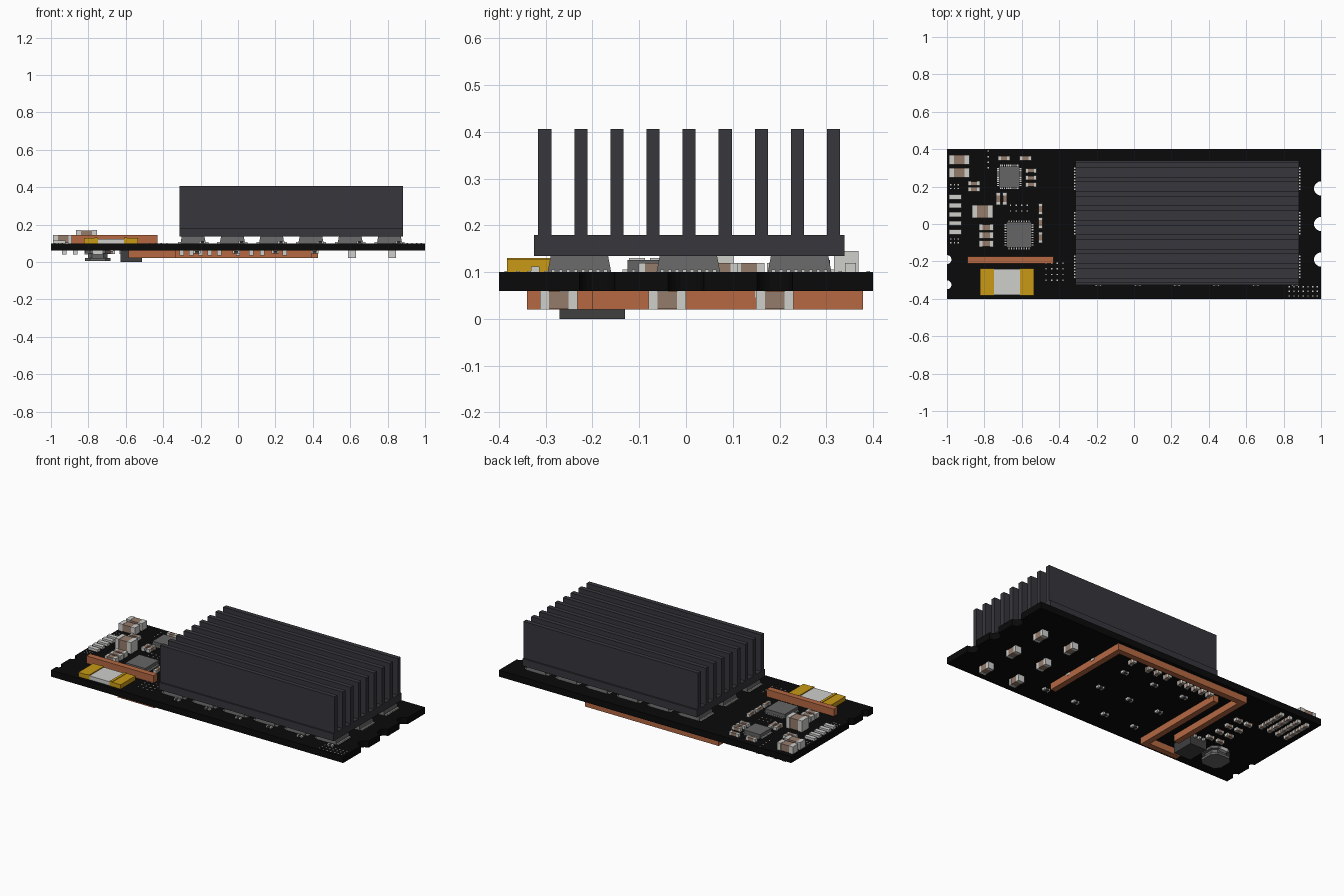
import bpy
import bmesh
import math
from mathutils import Vector

cube = bpy.data.objects.get("Cube")
if cube:
    bpy.data.objects.remove(cube, do_unlink=True)


def material(name, r, g, b):
    m = bpy.data.materials.new(name)
    m.use_nodes = True
    m.diffuse_color = (r, g, b, 1)
    m.node_tree.nodes["Principled BSDF"].inputs["Base Color"].default_value = (r, g, b, 1)
    return m


BLACK = material("board black", .003, .003, .003)
SINK = material("anodised dark grey", .038, .038, .046)
COPPER = material("copper", .46, .14, .055)
GOLD = material("gold", .58, .32, .008)
TIN = material("light tin", .62, .62, .6)
GREY = material("chip grey", .13, .13, .13)
BROWN = material("ceramic brown", .3, .2, .15)
DARK = material("dark grey", .05, .05, .053)

TOP, UNDER = .10, .06


def finish(name, bm, mat):
    bmesh.ops.recalc_face_normals(bm, faces=bm.faces)
    me = bpy.data.meshes.new(name)
    bm.to_mesh(me)
    bm.free()
    me.materials.append(mat)
    ob = bpy.data.objects.new(name, me)
    bpy.context.collection.objects.link(ob)
    return ob


def boxes(name, mat, items, taper=1):
    """Each item: centre x, centre y, size x, size y, low z, high z."""
    bm = bmesh.new()
    for cx, cy, sx, sy, z0, z1 in items:
        for v in bmesh.ops.create_cube(bm, size=1)["verts"]:
            k = taper if v.co.z > 0 else 1
            v.co = (cx + v.co.x * sx * k, cy + v.co.y * sy * k, z1 if v.co.z > 0 else z0)
    return finish(name, bm, mat)


def prism(name, mat, outline, z0, z1):
    bm = bmesh.new()
    face = bm.faces.new([bm.verts.new((x, y, z0)) for x, y in outline])
    out = bmesh.ops.extrude_face_region(bm, geom=[face])["geom"]
    for v in out:
        if isinstance(v, bmesh.types.BMVert):
            v.co.z = z1
    return finish(name, bm, mat)


def busbar(name, path, width, z0, z1):
    """Flat bar with mitred corners along a path."""
    pts = [Vector(p) for p in path]
    left, right = [], []
    for i, p in enumerate(pts):
        dirs = []
        if i:
            dirs.append((p - pts[i - 1]).normalized())
        if i < len(pts) - 1:
            dirs.append((pts[i + 1] - p).normalized())
        n = sum((Vector((-d.y, d.x)) for d in dirs), Vector((0, 0)))
        n = n.normalized() * width / 2 * (math.sqrt(2) if len(dirs) > 1 else 1)
        left.append(p + n)
        right.append(p - n)
    return prism(name, COPPER, left + right[::-1], z0, z1)


def passives(name, items, under=False, body=BROWN):
    """Chip capacitors and resistors: centre x, y, size x, y, height."""
    mids, ends = [], []
    for cx, cy, sx, sy, h in items:
        z0, z1 = (UNDER - h, UNDER) if under else (TOP, TOP + h)
        inset = h * .03
        along_x = sx > sy
        length = sx if along_x else sy
        e = length * .24
        if along_x:
            mids.append((cx, cy, sx - e, sy * .96, z0 + inset, z1 - inset))
        else:
            mids.append((cx, cy, sx * .96, sy - e, z0 + inset, z1 - inset))
        for s in (-1, 1):
            off = s * (length - e) / 2
            if along_x:
                ends.append((cx + off, cy, e, sy, z0, z1))
            else:
                ends.append((cx, cy + off, sx, e, z0, z1))
    boxes(name + "_bodies", body, mids)
    boxes(name + "_terminals", TIN, ends)


# Circuit board with half-round notches in both short ends
def notch(x, y, r, start):
    return [(x + r * math.cos(start + math.pi * i / 10 * (-1)),
             y + r * math.sin(start + math.pi * i / 10 * (-1))) for i in range(11)]


outline = [(-1, -.4), (1, -.4)]
for y in (-.19, 0, .19):
    outline += notch(1, y, .038, -math.pi / 2)
outline += [(1, .4), (-1, .4)]
for y in (-.19, -.325):
    outline += notch(-1, y, .024, math.pi / 2)
prism("circuit_board", BLACK, outline, UNDER, TOP)

# Heatsink
mid = .285
boxes("heatsink_base", SINK, [(mid, .007, 1.195, .665, .135, .18)])
boxes("heatsink_fins", SINK, [(mid, -.302 + i * .0772, 1.195, .028, .178, .406) for i in range(9)])

# Power transistors under the heatsink
cols = [-.24 + i * .21 for i in range(6)]
rows = (-.228, .005, .243)
boxes("transistors", GREY, [(x, y, .135, .136, TOP, .136) for x in cols for y in rows], .9)
boxes("transistor_leads", TIN,
      [(x + s * .07, y - .056 + i * .016, .022, .008, TOP, .106)
       for x in cols for y in rows for s in (-1, 1) for i in range(8)])
passives("gate_resistors", [(x + .05, -.322, .035, .018, .012) for x in cols], body=DARK)

# Copper bars above and below the board
busbar("upper_busbar", [(-.89, -.192), (-.43, -.192)], .036, TOP, .145)
busbar("lower_long_busbar", [(.41, -.2), (.41, .36), (-.47, .36), (-.47, -.2)], .036, .02, UNDER)
busbar("lower_short_busbar", [(-.35, .28), (-.35, -.322), (-.585, -.322)], .036, .02, UNDER)

# Current shunt with gold feet
boxes("shunt_body", TIN, [(-.68, -.31, .15, .14, TOP, .124)])
boxes("shunt_feet", GOLD, [(-.68 + s * .107, -.31, .075, .145, TOP, .127) for s in (-1, 1)])
boxes("shunt_ridges", GOLD, [(-.68 + s * .078, -.31, .016, .145, TOP, .13) for s in (-1, 1)])


# Control chips with leads on four sides
def chip(name, cx, cy, size, count):
    boxes(name, GREY, [(cx, cy, size, size, TOP, .126)])
    leads = []
    for i in range(count):
        t = (i - (count - 1) / 2) * size * .9 / count
        for s in (-1, 1):
            d = s * (size / 2 + .003)
            leads += [(cx + t, cy + d, .006, .014, TOP, .106), (cx + d, cy + t, .014, .006, TOP, .106)]
    boxes(name + "_leads", TIN, leads)


chip("driver_chip", -.667, .252, .112, 10)
chip("main_chip", -.615, -.058, .135, 9)

# Edge contacts and small parts on top
boxes("edge_contacts", TIN, [(-.955, .145 - i * .047, .068, .026, TOP, .115) for i in range(5)])
passives("large_capacitors", [(-.935, .343, .11, .052, .045), (-.935, .274, .11, .052, .045),
                              (-.81, .067, .11, .07, .07)])
small = [(-.79, y, .075, .034, .03) for y in (-.018, -.06, -.105)]
small += [(-.55, y, .06, .022, .02) for y in (.285, .247, .21)]
small += [(x, .352, .065, .024, .02) for x in (-.695, -.58)]
small += [(-.855, y, .065, .024, .02) for y in (.217, .185)]
small += [(x, .135, .024, .065, .02) for x in (-.725, -.69)]
small += [(-.5, y, .02, .06, .02) for y in (.08, .005, -.072)]
passives("small_capacitors", small)


# Plated through holes
def vias(x0, y0, nx, ny, step):
    return [(x0 + i * step, y0 + j * step, .007, .007, TOP, .102) for i in range(nx) for j in range(ny)]


boxes("plated_holes", TIN, vias(.83, -.385, 7, 3, .025) + vias(.905, -.335, 4, 1, .025)
      + vias(-.47, -.3, 4, 4, .03) + vias(-.98, .19, 3, 2, .02) + vias(-.98, -.1, 3, 2, .02)
      + vias(-.66, .07, 4, 2, .03) + vias(-.78, .3, 1, 4, .03))

# Underside capacitors and resistors
passives("under_large_capacitors",
         [(x, y, .042, .08, .04) for x in (.61, .825) for y in (-.272, -.04, .19)], True)
passives("under_row_capacitors",
         [(x, .285, .024, .045, .026) for x in (-.3, -.25, -.2, -.15, -.1, .0, .07, .13, .25)], True)
passives("under_gate_resistors",
         [(-.22 + i * .21, y, .04, .024, .014) for i in range(4) for y in (-.26, -.05, .16)], True, DARK)
passives("under_bank",
         [(-.93 + i * .06, .35 - j * .05, .024, .042, .02) for i in range(4) for j in range(4)], True)
passives("under_scattered",
         [(-.68 + i * .07, .16 - j * .08, .045, .024, .018) for i in range(2) for j in range(4)], True)

# Underside converter chip and inductor
boxes("converter_block", DARK, [(-.57, -.2, .115, .14, 0, UNDER)])
boxes("converter_leads", TIN, [(-.57 + i * .03, -.125, .014, .02, .045, UNDER) for i in (-1, 0, 1)])


def chamfered(cx, cy, half, cut):
    pts = []
    for sx, sy in ((1, 1), (-1, 1), (-1, -1), (1, -1)):
        pair = [(cx + sx * half, cy + sy * (half - cut)), (cx + sx * (half - cut), cy + sy * half)]
        pts += pair if sx == sy else pair[::-1]
    return pts


for label, half, z0, z1 in (("flange", .068, .005, .02), ("core", .052, .02, .045), ("foot", .068, .045, UNDER)):
    prism("inductor_" + label, GREY, chamfered(-.75, -.198, half, half * .4), z0, z1)
boxes("inductor_terminals", TIN, [(-.75, -.198 + s * .06, .05, .03, .04, UNDER) for s in (-1, 1)])
